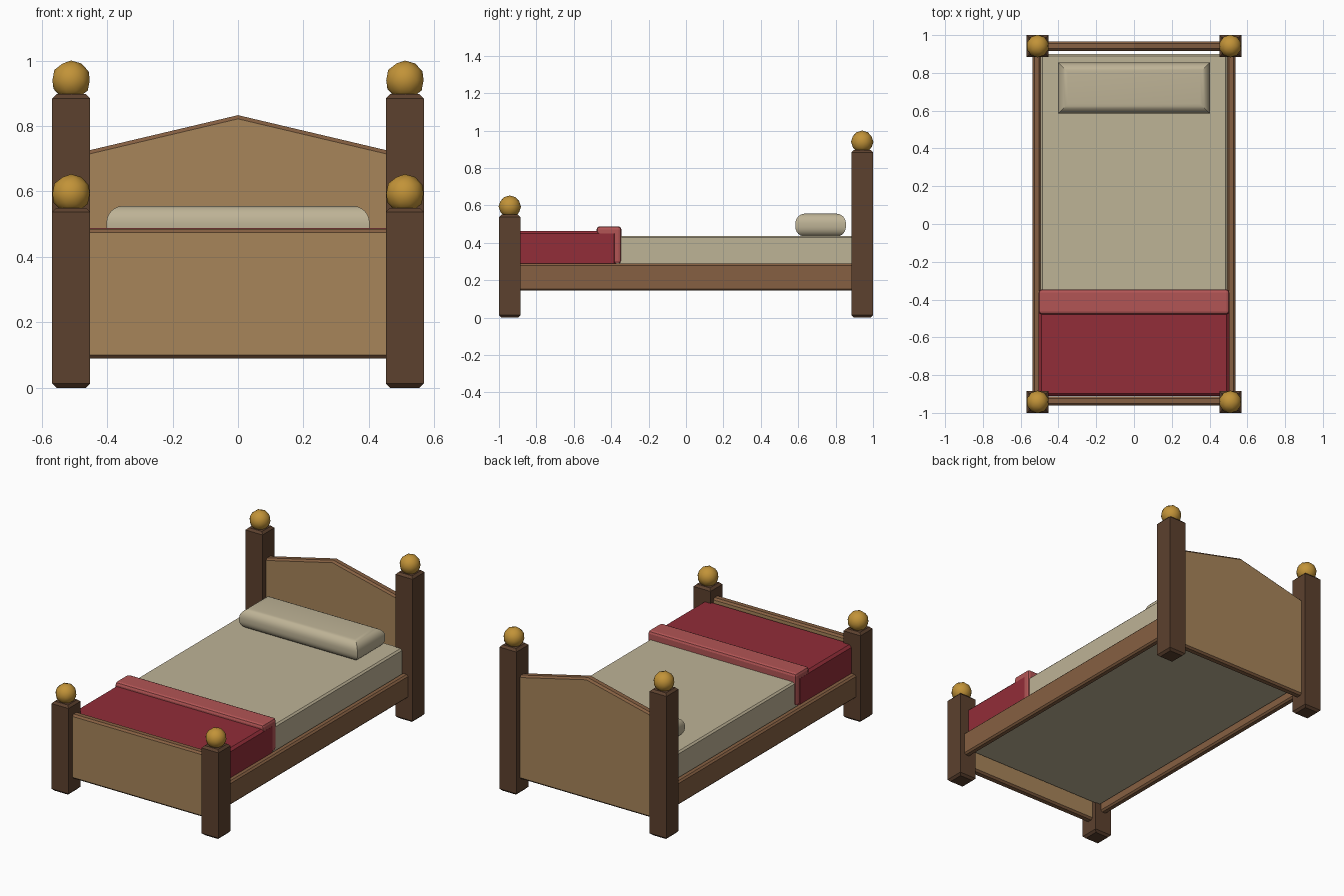
import bpy, bmesh, math

if "Cube" in bpy.data.objects:
    bpy.data.objects.remove(bpy.data.objects["Cube"])


def mat(name, r, g, b):
    m = bpy.data.materials.new(name)
    lin = [((c / 255 + 0.055) / 1.055) ** 2.4 for c in (r, g, b)]
    m.diffuse_color = (*lin, 1)
    m.use_nodes = True
    m.node_tree.nodes["Principled BSDF"].inputs["Base Color"].default_value = m.diffuse_color
    return m


DARK = mat("dark wood", 92, 65, 46)
MID = mat("edge wood", 134, 96, 66)
TAN = mat("panel wood", 167, 133, 90)
LINEN = mat("linen", 190, 179, 150)
RED = mat("red blanket", 146, 45, 56)
PINK = mat("blanket lining", 178, 85, 85)
GOLD = mat("gold", 194, 147, 56)


def finish(name, bm, *mats):
    bmesh.ops.recalc_face_normals(bm, faces=bm.faces)
    me = bpy.data.meshes.new(name)
    bm.to_mesh(me)
    bm.free()
    for m in mats:
        me.materials.append(m)
    ob = bpy.data.objects.new(name, me)
    bpy.context.collection.objects.link(ob)
    return ob


def smooth(ob, angle):
    bpy.ops.object.select_all(action='DESELECT')
    ob.select_set(True)
    bpy.context.view_layer.objects.active = ob
    bpy.ops.object.shade_smooth_by_angle(angle=math.radians(angle))


def slab(name, m, x, y, z, r, seg=1):
    """Box whose top and bottom rims are rounded; upright corners stay sharp."""
    bm = bmesh.new()
    rings = []
    for end in (0, 1):
        for i in range(seg + 1):
            a = math.pi / 2 * (i / seg - 1 + end)
            d = r * (1 - math.cos(a))
            h = (z[0] + r if end == 0 else z[1] - r) + r * math.sin(a)
            rings.append([bm.verts.new((px, py, h)) for px, py in (
                (x[0] + d, y[0] + d), (x[1] - d, y[0] + d),
                (x[1] - d, y[1] - d), (x[0] + d, y[1] - d))])
    for a, b in zip(rings, rings[1:]):
        for k in range(4):
            bm.faces.new((a[k], a[(k + 1) % 4], b[(k + 1) % 4], b[k]))
    bm.faces.new(rings[0][::-1])
    bm.faces.new(rings[-1])
    return finish(name, bm, m)


def soft_box(name, m, x, y, z, r, seg=1):
    """Box with every edge bevelled."""
    bm = bmesh.new()
    bmesh.ops.create_cube(bm, size=1)
    for v in bm.verts:
        for i, (lo, hi) in enumerate((x, y, z)):
            v.co[i] = lo if v.co[i] < 0 else hi
    bmesh.ops.bevel(bm, geom=bm.edges[:], offset=r, segments=seg,
                    profile=0.5, affect='EDGES')
    return finish(name, bm, m)


def board(name, outline, y0, y1):
    """Upright panel with bevelled edge-wood rim and tan faces."""
    bm = bmesh.new()
    f = bm.faces.new([bm.verts.new((px, y0, pz)) for px, pz in outline])
    ext = bmesh.ops.extrude_face_region(bm, geom=[f])
    for v in ext['geom']:
        if isinstance(v, bmesh.types.BMVert):
            v.co.y = y1
    bmesh.ops.recalc_face_normals(bm, faces=bm.faces)
    rim = [e for e in bm.edges if abs(e.verts[0].co.y - e.verts[1].co.y) < 1e-5]
    bmesh.ops.bevel(bm, geom=rim, offset=0.011, segments=1, affect='EDGES')
    bm.normal_update()
    for f in bm.faces:
        f.material_index = 1 if abs(f.normal.y) > 0.95 else 0
    return finish(name, bm, MID, TAN)


# Corner posts with ball finials
PX, PY, H = 0.51, 0.942, 0.058
for end, sy, top in (("front", -1, 0.55), ("back", 1, 0.897)):
    for side, sx in (("left", -1), ("right", 1)):
        cx, cy = sx * PX, sy * PY
        slab(f"{end}_{side}_post", DARK, (cx - H, cx + H), (cy - H, cy + H),
             (0, top), 0.013)
        bm = bmesh.new()
        bmesh.ops.create_icosphere(bm, subdivisions=2, radius=0.06)
        bmesh.ops.translate(bm, verts=bm.verts, vec=(cx, cy, top + 0.043))
        smooth(finish(f"{end}_{side}_finial", bm, GOLD), 60)

# Headboard with peaked top, and plain footboard
board("headboard", [(-0.47, 0.089), (0.47, 0.089), (0.47, 0.722),
                    (0, 0.833), (-0.47, 0.722)], 0.917, 0.967)
board("footboard", [(-0.47, 0.089), (0.47, 0.089), (0.47, 0.485),
                    (-0.47, 0.485)], -0.962, -0.912)

# Side rails
for side, sx in (("left", -1), ("right", 1)):
    cx = sx * 0.515
    slab(f"{side}_rail", MID, (cx - 0.022, cx + 0.022), (-0.92, 0.92),
         (0.144, 0.289), 0.01)

# Bedding
soft_box("mattress", LINEN, (-0.495, 0.495), (-0.9, 0.9), (0.19, 0.437), 0.01)
smooth(slab("pillow", LINEN, (-0.402, 0.402), (0.585, 0.855),
            (0.433, 0.556), 0.052, 6), 30)
soft_box("blanket", RED, (-0.505, 0.505), (-0.911, -0.37), (0.27, 0.463), 0.014)
soft_box("blanket_fold", PINK, (-0.5045, 0.5045), (-0.478, -0.346),
         (0.288, 0.488), 0.016, 2)
